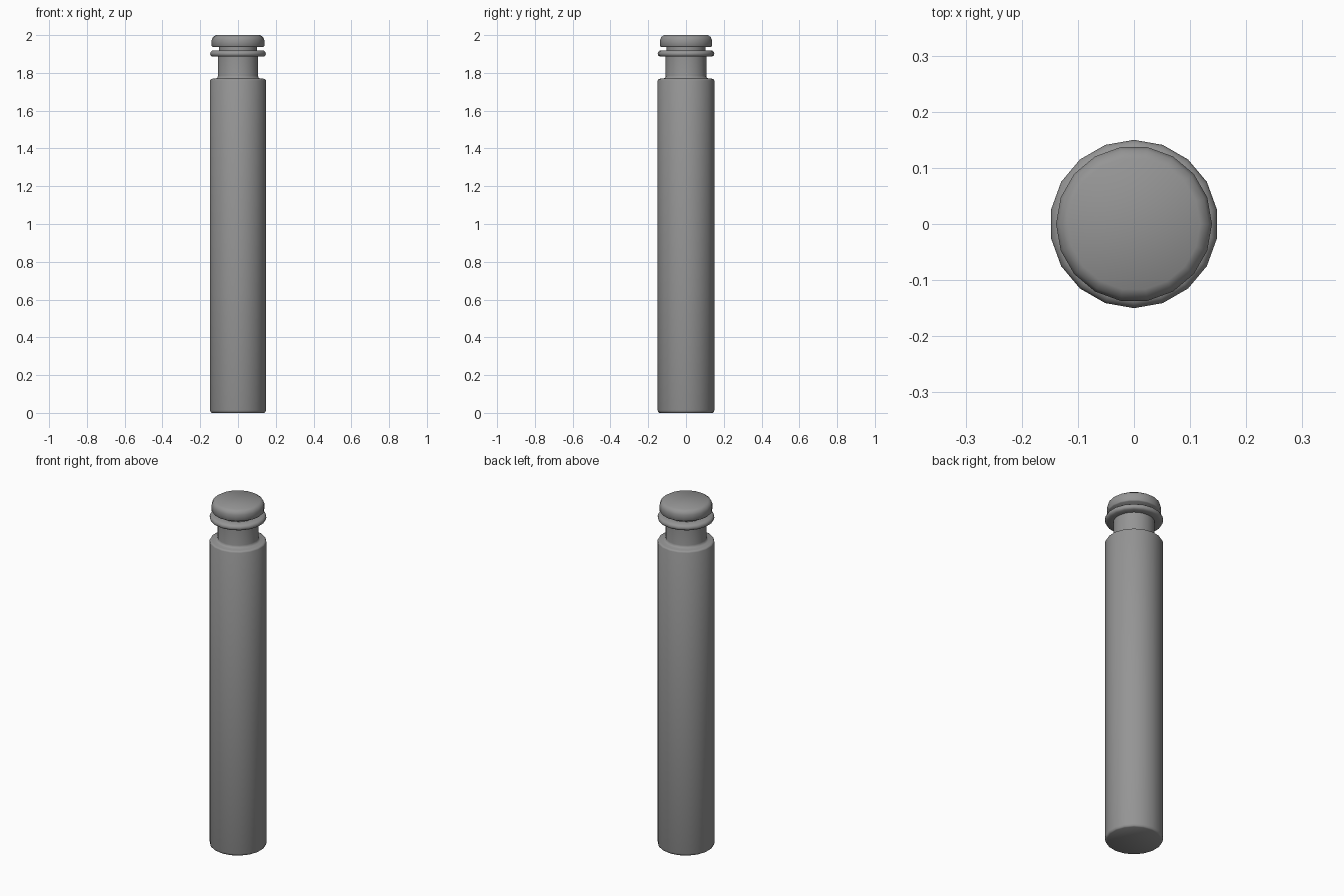
import bpy, bmesh, math

if "Cube" in bpy.data.objects:
    bpy.data.objects.remove(bpy.data.objects["Cube"])

SIDES = 18

grey = bpy.data.materials.new("dark_grey")
grey.diffuse_color = (0.3, 0.3, 0.3, 1)
grey.use_nodes = True
grey.node_tree.nodes["Principled BSDF"].inputs["Base Color"].default_value = grey.diffuse_color


def lathe(name, profile, start_deg, angle=80):
    """Closed solid of revolution from (radius, z) points, bottom to top."""
    bm = bmesh.new()
    rings = []
    for r, z in profile:
        ring = []
        for i in range(SIDES):
            a = math.radians(start_deg) + 2 * math.pi * i / SIDES
            ring.append(bm.verts.new((r * math.cos(a), r * math.sin(a), z)))
        rings.append(ring)
    for lo, hi in zip(rings, rings[1:]):
        for i in range(SIDES):
            j = (i + 1) % SIDES
            bm.faces.new((lo[i], lo[j], hi[j], hi[i]))
    bm.faces.new(rings[0][::-1])
    bm.faces.new(rings[-1])
    me = bpy.data.meshes.new(name)
    bm.to_mesh(me)
    bm.free()
    me.materials.append(grey)
    ob = bpy.data.objects.new(name, me)
    bpy.context.collection.objects.link(ob)
    bpy.ops.object.select_all(action='DESELECT')
    ob.select_set(True)
    bpy.context.view_layer.objects.active = ob
    bpy.ops.object.shade_smooth_by_angle(angle=math.radians(angle))
    return ob


# Main post with eased ends, stepping in to the neck and out to the collar ring
lathe("post", [
    (0.141, 0.0), (0.147, 0.004), (0.150, 0.014),
    (0.150, 1.760), (0.147, 1.766), (0.138, 1.769),
    (0.118, 1.770), (0.110, 1.775), (0.108, 1.785),
    (0.108, 1.886), (0.138, 1.886), (0.147, 1.892), (0.150, 1.901),
    (0.147, 1.911), (0.138, 1.918),
    (0.102, 1.919), (0.102, 1.938),
], 90)

# Rounded cap, turned half a side from the post
lathe("cap", [
    (0.135, 1.937), (0.139, 1.942), (0.139, 1.975),
    (0.133, 1.990), (0.118, 2.0),
], 0)
